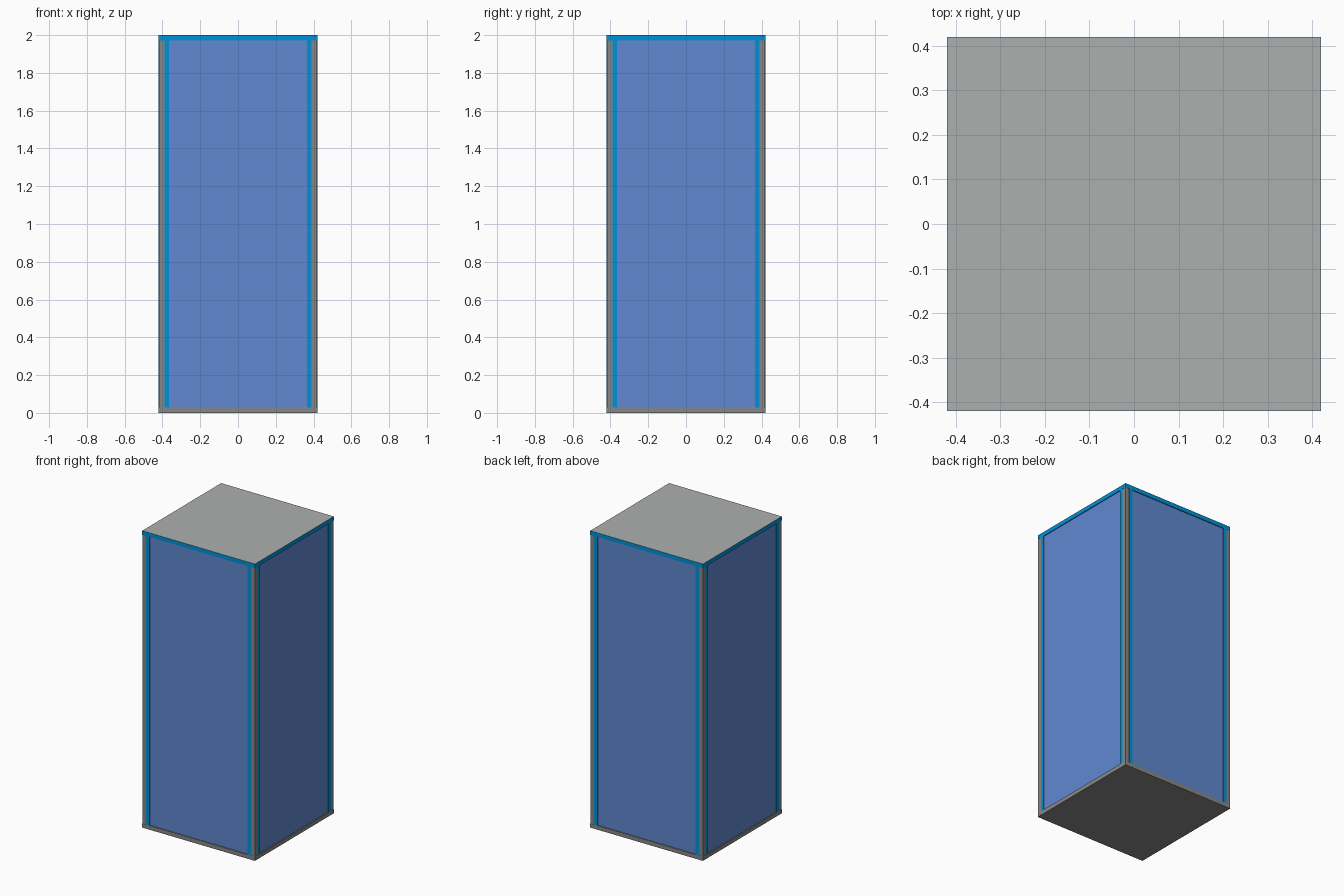
import bpy, bmesh, math
from mathutils import Matrix

if "Cube" in bpy.data.objects:
    bpy.data.objects.remove(bpy.data.objects["Cube"])

H, W, T = 2.0, 0.42, 0.028      # height, half width, slab thickness


def material(name, r, g, b):
    m = bpy.data.materials.new(name)
    lin = [(c / 255 / 12.92) if c < 11 else ((c / 255 + 0.055) / 1.055) ** 2.4 for c in (r, g, b)]
    m.diffuse_color = (*lin, 1)
    m.use_nodes = True
    m.node_tree.nodes["Principled BSDF"].inputs["Base Color"].default_value = m.diffuse_color
    return m


light_grey = material("light_grey", 174, 176, 175)
mid_grey = material("mid_grey", 134, 135, 134)
blue = material("panel_blue", 96, 137, 208)
cyan = material("trim_cyan", 0, 145, 216)


def box(name, lo, hi, mat, turn=0):
    """Box between two corners, turned about z in quarter turns."""
    bm = bmesh.new()
    bmesh.ops.create_cube(bm, size=1)
    for v in bm.verts:
        v.co = [lo[i] + (v.co[i] + 0.5) * (hi[i] - lo[i]) for i in range(3)]
    bm.transform(Matrix.Rotation(turn * math.pi / 2, 4, 'Z'))
    me = bpy.data.meshes.new(name)
    bm.to_mesh(me)
    bm.free()
    me.materials.append(mat)
    ob = bpy.data.objects.new(name, me)
    bpy.context.collection.objects.link(ob)
    return ob


# Base slab and lid: the lid has a grey top and cyan edges
box("base_slab", (-W, -W, 0), (W, W, T), mid_grey)
lid = box("lid", (-W, -W, H - T), (W, W, H), light_grey)
lid.data.materials.append(cyan)
for p in lid.data.polygons:
    p.material_index = 0 if p.normal.z > 0.5 else 1

# Four identical sides: corner post, panel and two upright trim strips
for k in range(4):
    box(f"corner_post_{k}", (-W + 0.001, -W + 0.001, T), (-0.385, -0.385, H - T), mid_grey, k)
    box(f"side_panel_{k}", (-0.39, -0.414, T), (0.39, -0.39, H - T), blue, k)
    for s in (-1, 1):
        x = s * 0.378
        box(f"trim_strip_{k}_{s}", (x - 0.012, -W, T), (x + 0.012, -0.39, H - T), cyan, k)
